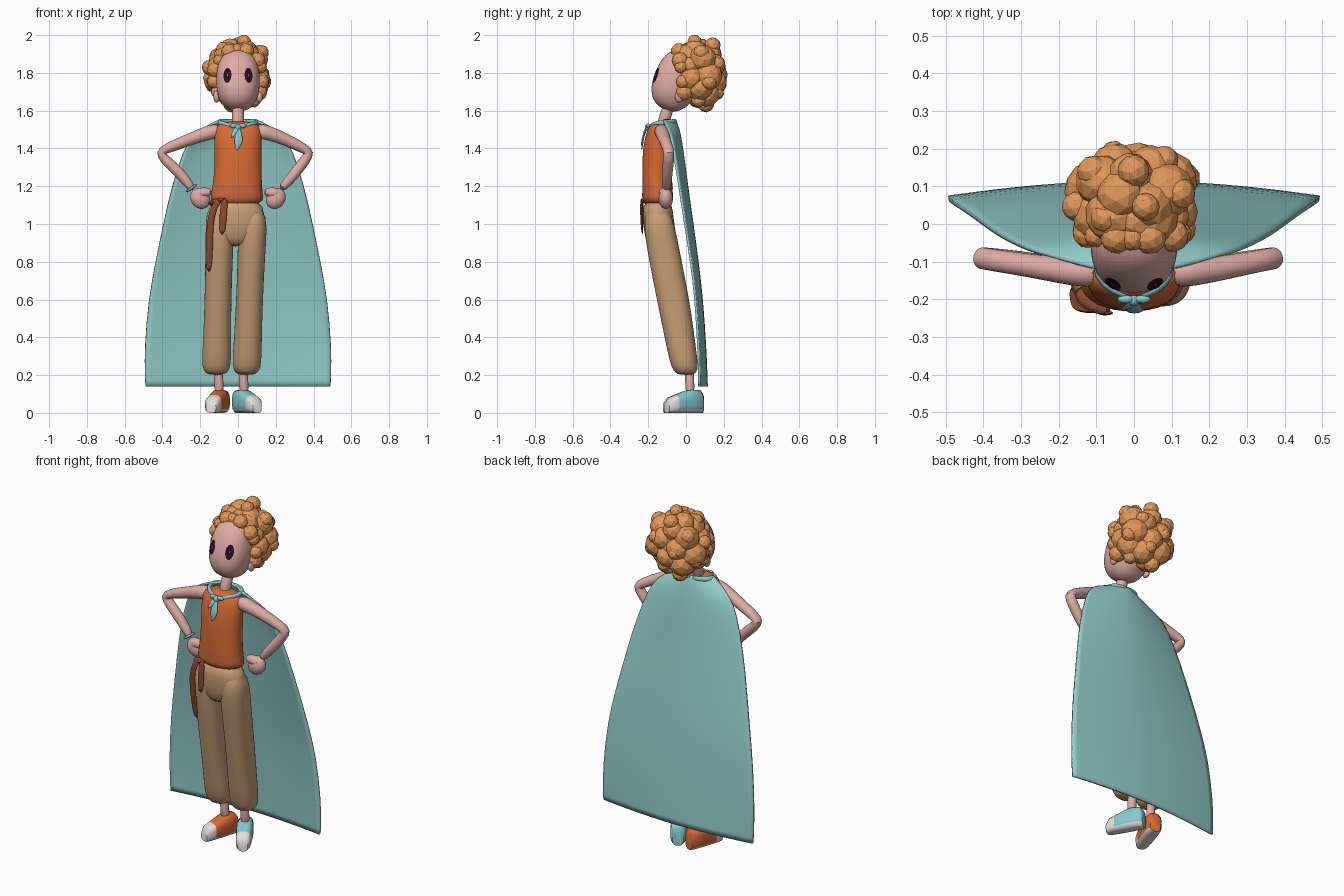
import bpy, bmesh, math, random
from mathutils import Vector, Matrix

if "Cube" in bpy.data.objects:
    bpy.data.objects.remove(bpy.data.objects["Cube"])
random.seed(4)
X, Y, Z = Vector((1, 0, 0)), Vector((0, 1, 0)), Vector((0, 0, 1))


def material(name, *rgb):
    col = [((c / 255 + 0.055) / 1.055) ** 2.4 for c in rgb] + [1]
    m = bpy.data.materials.new(name)
    m.use_nodes = True
    m.diffuse_color = col
    node = m.node_tree.nodes["Principled BSDF"]
    node.inputs["Base Color"].default_value = col
    node.inputs["Roughness"].default_value = 0.8
    return m


SKIN = material("skin", 222, 172, 163)
HAIR = material("ginger hair", 226, 152, 90)
SHIRT = material("orange", 216, 107, 52)
HEM = material("hem orange", 206, 104, 64)
PANTS = material("tan cloth", 200, 160, 120)
BELT = material("brown leather", 142, 78, 50)
CAPE = material("cape teal", 147, 205, 204)
TRIM = material("light teal", 132, 202, 208)
WHITE = material("off white", 228, 222, 217)
DARK = material("dark plum", 42, 12, 38)


def finish(name, bm, mats, subsurf=0, smooth=True, rule=None):
    """Turn a bmesh into an object, with an optional face colour rule."""
    bmesh.ops.recalc_face_normals(bm, faces=bm.faces)
    if rule:
        for f in bm.faces:
            f.material_index = rule(f.calc_center_median())
    me = bpy.data.meshes.new(name)
    bm.to_mesh(me)
    bm.free()
    for m in mats:
        me.materials.append(m)
    if smooth:
        me.shade_smooth()
        me.set_sharp_from_angle(angle=math.radians(50))
    ob = bpy.data.objects.new(name, me)
    bpy.context.collection.objects.link(ob)
    if subsurf:
        mod = ob.modifiers.new("Smooth", "SUBSURF")
        mod.levels = mod.render_levels = subsurf
        mod.boundary_smooth = "PRESERVE_CORNERS"
    return ob


def ring(c, a, b, ra, rb, n=14, p=2.0):
    """Superellipse ring of points around c."""
    pts = []
    for i in range(n):
        t = math.tau * i / n
        s, k = math.sin(t), math.cos(t)
        f = (abs(s) ** p + abs(k) ** p) ** (-1 / p)
        pts.append(Vector(c) + a * (ra * k * f) + b * (rb * s * f))
    return pts


def loft(name, rings, mats, caps=True, **kw):
    bm = bmesh.new()
    loops = [[bm.verts.new(p) for p in r] for r in rings]
    for lo, hi in zip(loops, loops[1:]):
        for i in range(len(lo)):
            j = (i + 1) % len(lo)
            bm.faces.new((lo[i], lo[j], hi[j], hi[i]))
    if caps:
        bm.faces.new(loops[0])
        bm.faces.new(loops[-1])
    return finish(name, bm, mats, **kw)


def stack(name, rows, mats, p=2.4, **kw):
    """Body part from horizontal sections: z, x, y, half width, half depth."""
    return loft(name, [ring((x, y, z), X, Y, rx, ry, 18, p) for z, x, y, rx, ry in rows],
                mats, subsurf=1, **kw)


def tube(name, path, widths, mat, flat=1.0, ref=Y, n=10):
    """Limb, strap or ribbon following a path."""
    pts = [Vector(q) for q in path]
    rings = []
    for i, c in enumerate(pts):
        t = (pts[min(i + 1, len(pts) - 1)] - pts[max(i - 1, 0)]).normalized()
        a = t.cross(ref).normalized()
        rings.append(ring(c, a, a.cross(t), widths[i], widths[i] * flat, n))
    return loft(name, rings, [mat], subsurf=1)


def ball(name, loc, radii, mat, rot=Matrix()):
    bm = bmesh.new()
    m = Matrix.Translation(loc) @ rot @ Matrix.Diagonal((*radii, 1))
    bmesh.ops.create_uvsphere(bm, u_segments=20, v_segments=12, radius=1, matrix=m)
    return finish(name, bm, [mat])


# Head: a boxy egg leaning back, with eyes laid on its surface
HR, HP = (0.115, 0.12, 0.165), 2.4
lean = Matrix.Translation((0, -0.05, 1.76)) @ Matrix.Rotation(math.radians(-21), 4, "X")
bm = bmesh.new()
bmesh.ops.create_uvsphere(bm, u_segments=32, v_segments=20, radius=1)
for v in bm.verts:
    v.co *= sum(abs(c) ** HP for c in v.co) ** (-1 / HP)
    v.co = lean @ Vector([c * r for c, r in zip(v.co, HR)])
finish("head", bm, [SKIN])


def on_face(q):
    inside = 1 - abs(q.x / HR[0]) ** HP - abs(q.z / HR[2]) ** HP
    return lean @ Vector((q.x, -HR[1] * max(inside, 0) ** (1 / HP) - 0.004, q.z))


for side, word in ((-1, "right"), (1, "left")):
    rings = [[on_face(q) for q in ring((side * 0.056, 0, -0.014), X, Z, 0.021 * s, 0.042 * s, 20)]
             for s in (1, 0.7, 0.4, 0.1)]
    loft(word + "_eye", rings, [DARK], caps=False)
    ball(word + "_ear", (side * 0.113, -0.035, 1.675), (0.018, 0.024, 0.032), SKIN)
tube("neck", [(0, -0.13, 1.5), (0, -0.11, 1.57), (0, -0.08, 1.66)], [0.036, 0.032, 0.034], SKIN)

# Curly hair: large faceted balls, small curls between them, and a hairline
bm = bmesh.new()
C = Vector((-0.003, 0.075, 1.8))


def curl(pos, r):
    m = Matrix.Translation(pos) @ Matrix.Rotation(random.random() * 6, 4, (1, 0.5, 0.3))
    bmesh.ops.create_icosphere(bm, subdivisions=2, radius=r, matrix=m)


for count, grow, low, high in ((22, 1.0, 0.06, 0.08), (18, 1.4, 0.032, 0.044)):
    for i in range(count):
        z = 1 - 2 * (i + 0.5) / count
        a, h = i * 2.39996 + count, math.sqrt(1 - z * z)
        d = Vector((h * math.cos(a), h * math.sin(a), z))
        if d.y > -0.3 or z > 0.6:
            curl(C + Vector((d.x * 0.112, d.y * 0.085, d.z * 0.125)) * grow, random.uniform(low, high))
for steps, gap, reach, y, low, high in ((5, 24, 0.128, -0.018, 0.03, 0.05), (3, 32, 0.105, 0.03, 0.055, 0.07)):
    for i in range(-steps, steps + 1):
        t = math.radians(i * gap + random.uniform(-5, 5))
        curl((reach * math.sin(t), y - 0.02 * math.cos(t), 1.775 + (reach + 0.02) * math.cos(t)),
             random.uniform(low, high))
bmesh.ops.create_icosphere(bm, subdivisions=2, radius=0.12, matrix=Matrix.Translation(C))
finish("curly_hair", bm, [HAIR], smooth=False)

# Shirt with a hem band
stack("shirt", [(1.1, -0.006, -0.15, 0.146, 0.085), (1.15, -0.006, -0.15, 0.14, 0.083),
                (1.195, -0.004, -0.152, 0.133, 0.08), (1.3, 0, -0.153, 0.124, 0.08),
                (1.41, 0, -0.148, 0.127, 0.081), (1.48, 0, -0.142, 0.127, 0.07),
                (1.525, 0, -0.135, 0.118, 0.058), (1.545, 0, -0.13, 0.06, 0.045)],
      [SHIRT, HEM], p=2.2, rule=lambda c: int(c.z < 1.19))

# Trousers, ankles and shoes
stack("trouser_hips", [(1.13, -0.006, -0.15, 0.13, 0.075), (1.06, -0.014, -0.149, 0.153, 0.08),
                       (0.98, -0.015, -0.141, 0.163, 0.084), (0.92, -0.013, -0.132, 0.11, 0.078),
                       (0.88, -0.012, -0.126, 0.06, 0.06)], [PANTS])


def shoe(name, mat, x, turn):
    m = Matrix.Translation((x, 0.02, 0)) @ Matrix.Rotation(math.radians(turn), 4, "Z")
    inv = m.inverted()

    def colour(c):
        q = inv @ c
        return int(q.y < -0.085 or q.z < 0.014)
    rows = ((0.07, 0.03, 0.1), (0.055, 0.042, 0.12), (0, 0.046, 0.124), (-0.035, 0.045, 0.114),
            (-0.06, 0.044, 0.104), (-0.087, 0.042, 0.094), (-0.12, 0.039, 0.082), (-0.14, 0.027, 0.055))
    rings = [[m @ q for q in ring((0, y, h / 2), X, Z, w, h / 2, 20, 3.2)] for y, w, h in rows]
    loft(name, rings, [mat, WHITE], rule=colour)


for word, top, low, ankle, turn, mat in (("right", -0.096, -0.115, -0.1, -18, SHIRT),
                                         ("left", 0.078, 0.045, 0.032, 30, TRIM)):
    rows = [(z, top + (low - top) * (1 - z) / 0.78, y, rx, ry) for z, y, rx, ry in (
        (1.09, -0.15, 0.055, 0.06), (0.99, -0.142, 0.079, 0.084), (0.85, -0.118, 0.073, 0.086),
        (0.6, -0.068, 0.071, 0.087), (0.4, -0.034, 0.074, 0.08), (0.27, -0.012, 0.078, 0.075),
        (0.225, -0.003, 0.07, 0.066), (0.2, 0, 0.045, 0.045))]
    stack(word + "_trouser_leg", rows, [PANTS])
    tube(word + "_ankle", [(ankle - 0.01, 0.015, 0.25), (ankle, 0.02, 0.17), (ankle, 0.022, 0.09)],
         [0.028, 0.024, 0.028], SKIN)
    shoe(word + "_shoe", mat, ankle, turn)

# Arms with fists on the hips
for s, word, elbow in ((-1, "right", 0.42), (1, "left", 0.388)):
    wrist = 0.5 * elbow + 0.025
    path = [(0.09, -0.13, 1.495), (0.15, -0.128, 1.487), (0.25, -0.115, 1.45), (elbow - 0.04, -0.095, 1.4),
            (elbow - 0.008, -0.09, 1.378), (elbow - 0.032, -0.092, 1.34),
            (0.3, -0.1, 1.265), (wrist, -0.105, 1.175)]
    tube(word + "_arm", [(s * x, y, z) for x, y, z in path],
         [0.042, 0.042, 0.033, 0.031, 0.031, 0.031, 0.03, 0.026], SKIN)
    tilt = Matrix.Rotation(s * math.radians(35), 4, "Y")
    ball(word + "_fist", (s * 0.2, -0.107, 1.135), (0.05, 0.038, 0.058), SKIN, tilt)
    tube(word + "_thumb", [(s * 0.225, -0.112, 1.155), (s * 0.18, -0.118, 1.168), (s * 0.135, -0.12, 1.17)],
         [0.035, 0.03, 0.02], SKIN)
tube("bracelet", [(-0.253, -0.104, 1.198), (-0.241, -0.104, 1.182)], [0.038, 0.038], TRIM, n=16)

# Belt knot and hanging straps
tube("belt_knot", [(-0.152, -0.17, 1.105), (-0.12, -0.21, 1.12), (-0.06, -0.231, 1.13)],
     [0.022, 0.026, 0.02], BELT, 0.6, Z)
tube("long_strap", [(-0.09, -0.23, 1.135), (-0.125, -0.232, 1.1), (-0.148, -0.225, 1.02),
                    (-0.152, -0.2, 0.88), (-0.153, -0.165, 0.74)], [0.016, 0.018, 0.019, 0.02, 0.022], BELT, 0.35)
tube("short_strap", [(-0.07, -0.235, 1.14), (-0.077, -0.238, 1.07), (-0.085, -0.23, 0.935)],
     [0.018, 0.021, 0.019], BELT, 0.35)

# Cape: rows of height, half width, middle depth and edge depth
rows = ((1.55, 0.095, -0.058, -0.12), (1.52, 0.16, -0.045, -0.105), (1.47, 0.235, -0.032, -0.082),
        (1.4, 0.286, -0.02, -0.066), (1.2, 0.35, 0.006, -0.035), (1.0, 0.395, 0.034, -0.004),
        (0.8, 0.436, 0.062, 0.028), (0.6, 0.474, 0.085, 0.052), (0.35, 0.494, 0.102, 0.066),
        (0.2, 0.493, 0.108, 0.07), (0.14, 0.489, 0.11, 0.07))
bm = bmesh.new()
grid = []
for z, w, mid, edge in rows:
    us = [i / 8 for i in range(-8, 9)]
    grid.append([bm.verts.new((w * u, mid + (edge - mid) * abs(u) ** 1.8, z)) for u in us])
for a, b in zip(grid, grid[1:]):
    for i in range(16):
        bm.faces.new((a[i], a[i + 1], b[i + 1], b[i]))
cape = finish("cape", bm, [CAPE], subsurf=1)
mod = cape.modifiers.new("Thickness", "SOLIDIFY")
mod.thickness, mod.offset = 0.012, 0

# Neckerchief collar with a knot and two tails
for s, word in ((-1, "right"), (1, "left")):
    tube(word + "_collar", [(0, -0.195, 1.51), (s * 0.06, -0.178, 1.525), (s * 0.098, -0.14, 1.535),
                            (s * 0.1, -0.09, 1.54), (s * 0.055, -0.06, 1.542), (0, -0.055, 1.542)],
         [0.01, 0.011, 0.012, 0.012, 0.012, 0.012], TRIM, 1.2, Z)
    ball(word + "_bow", (s * 0.022, -0.2, 1.52), (0.022, 0.011, 0.012), TRIM)
ball("neck_knot", (0, -0.202, 1.512), (0.016, 0.016, 0.017), TRIM)
tube("long_tail", [(0, -0.205, 1.515), (0.004, -0.228, 1.46), (0.002, -0.232, 1.43), (-0.008, -0.234, 1.388)],
     [0.01, 0.023, 0.024, 0.003], TRIM, 0.3)
tube("short_tail", [(0, -0.205, 1.515), (-0.018, -0.222, 1.488), (-0.036, -0.23, 1.455)],
     [0.01, 0.017, 0.004], TRIM, 0.35)
